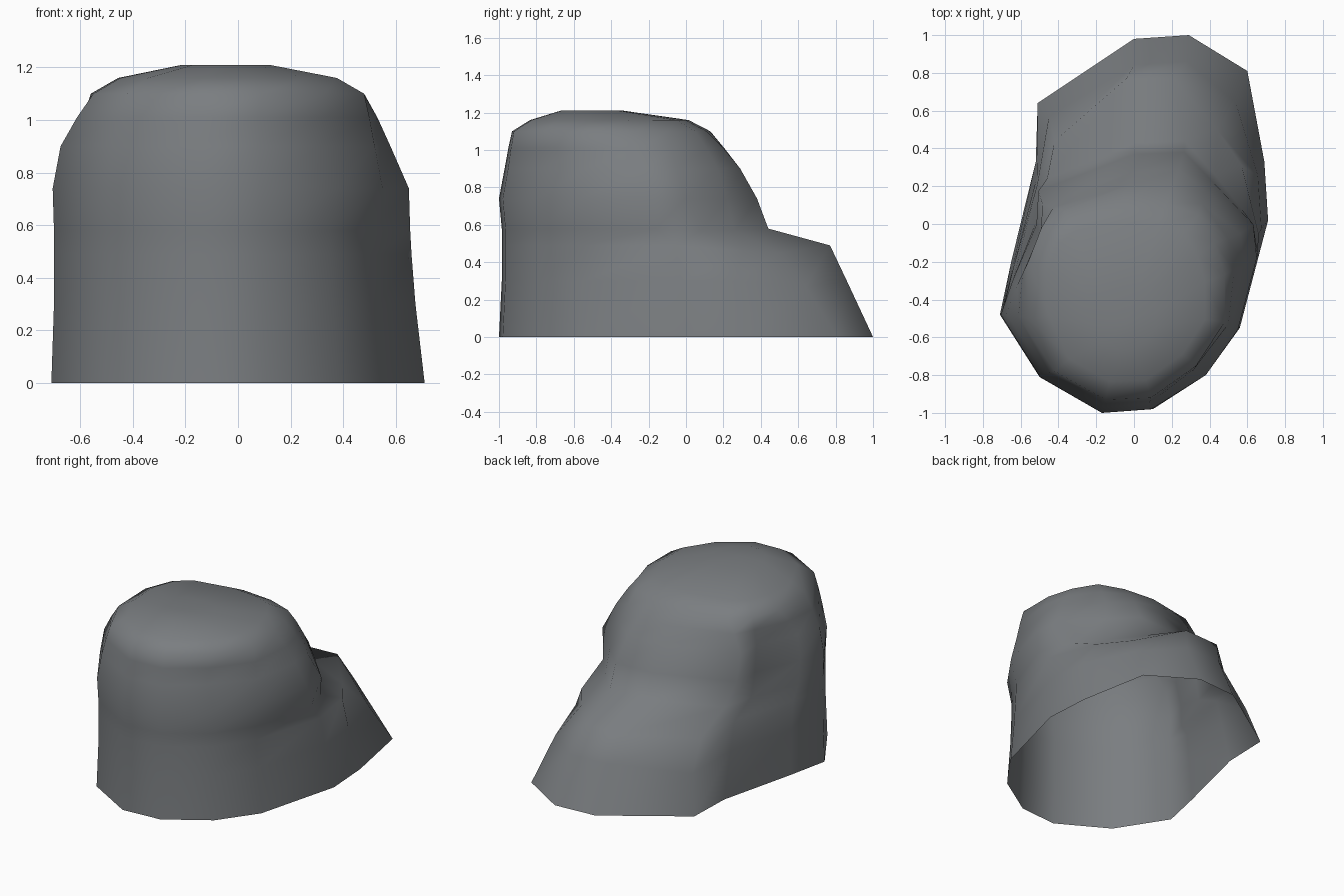
import bpy, bmesh

if "Cube" in bpy.data.objects:
    bpy.data.objects.remove(bpy.data.objects["Cube"])

# Footprint of the boulder, starting at the back left corner, clockwise from above
FOOT = [(-.51, .64), (0, .98), (.29, 1), (.6, .81), (.69, .33), (.71, .02), (.56, -.55),
        (.38, -.8), (.1, -.98), (-.17, -1), (-.5, -.81), (-.71, -.48), (-.65, -.2), (-.52, .33)]

# Outline of the crown, where the walls turn into the top
CROWN = [(-.37, .07), (-.05, .13), (.17, .11), (.34, .05), (.43, -.1), (.48, -.27), (.48, -.52),
         (.33, -.75), (.09, -.92), (-.15, -.93), (-.42, -.78), (-.55, -.5), (-.56, -.2), (-.49, -.02)]

# Wall rings: height, left reach, right reach, front y, back y
RINGS = [(0, .71, .71, -1, 1), (.3, .70, .675, -.985, .86), (.49, .70, .66, -.985, .77),
         (.58, .70, .655, -.985, .44), (.74, .705, .65, -1, .38), (.9, .675, .58, -.97, .29)]

# Ledge and notch at the back, and the full front right corner: (ring, column) -> position
SHAPED = {(1, 0): (-.45, .57, .25), (1, 2): (.28, .86, .3), (1, 3): (.54, .64, .27),
          (2, 0): (-.42, .44, .43), (2, 1): (-.04, .77, .48), (2, 2): (.21, .77, .49),
          (2, 3): (.44, .5, .45), (2, 4): (.57, .31, .46),
          (3, 0): (-.46, .24, .58), (3, 3): (.43, .26, .57), (3, 4): (.57, .08, .57),
          (4, 3): (.42, .22, .74), (5, 3): (.38, .17, .9),
          (4, 6): (.55, -.56, .74), (4, 7): (.38, -.8, .74), (5, 6): (.52, -.54, .9)}
PIVOT = -.45


def wall_point(r, c):
    if (r, c) in SHAPED:
        return SHAPED[r, c]
    z, left, right, front, back = RINGS[r]
    x, y = FOOT[c]
    x *= (left if x < 0 else right) / .71
    if y > PIVOT:
        y = PIVOT + (y - PIVOT) * (back - PIVOT) / (1 - PIVOT)
    else:
        y = PIVOT + (y - PIVOT) * (front - PIVOT) / (-1 - PIVOT)
    return x, y, z


def crown_ring(scale, z, cx=-.04, cy=-.45):
    return [(cx + (x - cx) * scale, cy + (y - cy) * scale, z) for x, y in CROWN]


# Walls, shoulder and crown
n = len(FOOT)
rings = [[wall_point(r, c) for c in range(n)] for r in range(len(RINGS))]
rings.append([((a[0] + b[0]) / 2, (a[1] + b[1]) / 2, 1.01)
              for a, b in zip(rings[-1], crown_ring(1, 1.1))])
rings += [crown_ring(1, 1.1), crown_ring(.8, 1.16), crown_ring(.32, 1.21, -.05, -.55)]

# Boulder shell, open underneath
bm = bmesh.new()
loops = [[bm.verts.new(p) for p in ring] for ring in rings]
for low, high in zip(loops, loops[1:]):
    for i in range(n):
        j = (i + 1) % n
        bm.faces.new((low[j], low[i], high[i], high[j]))
peak = bm.verts.new((-.05, -.52, 1.21))
for i in range(n):
    bm.faces.new((loops[-1][(i + 1) % n], loops[-1][i], peak))
for f in bm.faces:
    f.smooth = True
mesh = bpy.data.meshes.new("boulder")
bm.to_mesh(mesh)
bm.free()

stone = bpy.data.materials.new("grey stone")
stone.diffuse_color = (.195, .207, .218, 1)
stone.use_nodes = True
stone.node_tree.nodes["Principled BSDF"].inputs["Base Color"].default_value = stone.diffuse_color
mesh.materials.append(stone)
boulder = bpy.data.objects.new("boulder", mesh)
bpy.context.collection.objects.link(boulder)
